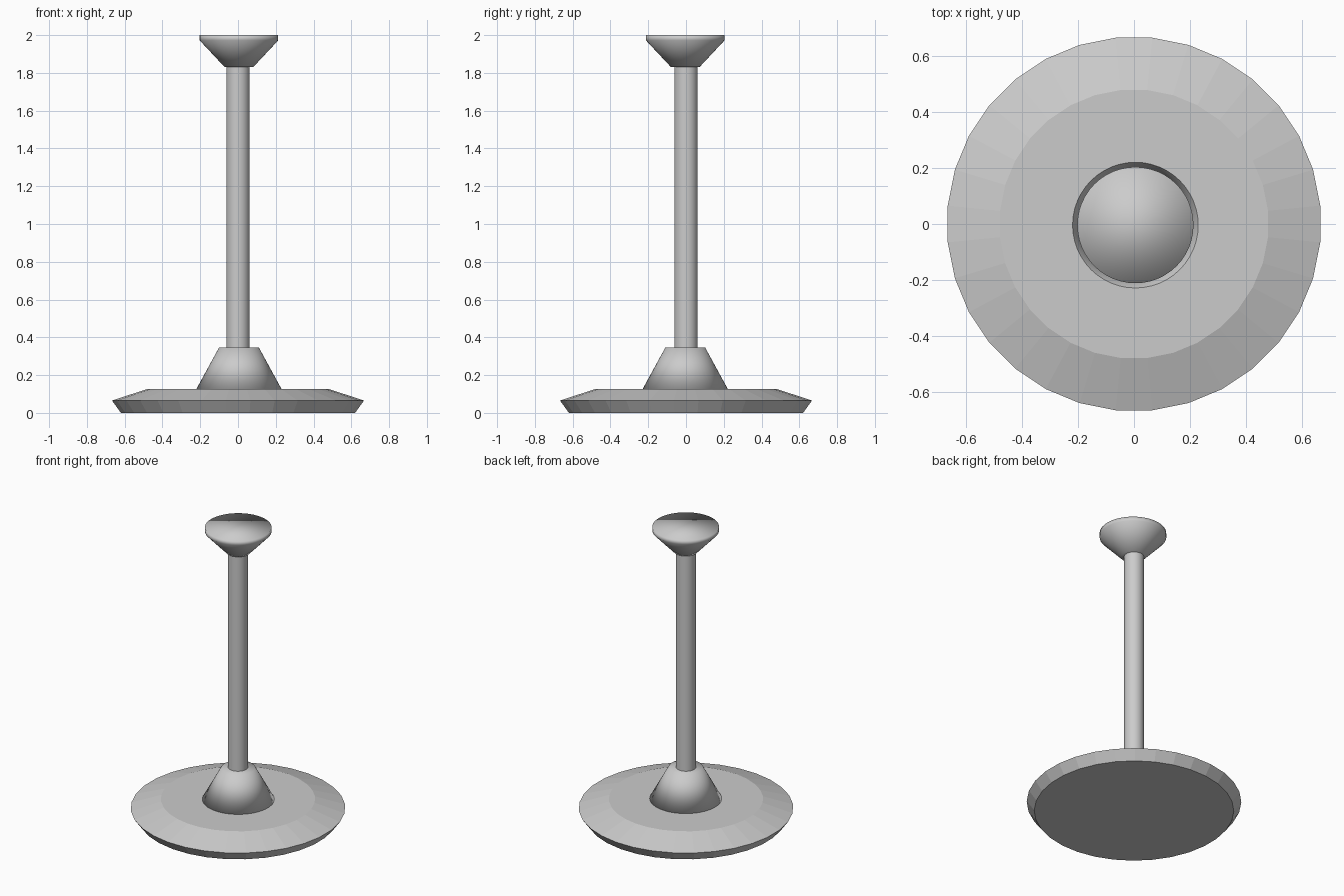
import bpy, bmesh, math

if "Cube" in bpy.data.objects:
    bpy.data.objects.remove(bpy.data.objects["Cube"])


def lathe(name, profile, sides, smooth, turn=0.0, loc=(0, 0, 0)):
    """Closed solid of revolution from (radius, z) rings, bottom to top."""
    bm = bmesh.new()
    rings = []
    for r, z in profile:
        ring = []
        for i in range(sides):
            a = turn + 2 * math.pi * i / sides
            ring.append(bm.verts.new((r * math.cos(a), r * math.sin(a), z)))
        rings.append(ring)
    for low, high in zip(rings, rings[1:]):
        for i in range(sides):
            j = (i + 1) % sides
            bm.faces.new((low[i], low[j], high[j], high[i]))
    bm.faces.new(rings[0][::-1])
    bm.faces.new(rings[-1])
    for f in bm.faces:
        f.smooth = smooth
    mesh = bpy.data.meshes.new(name)
    bm.to_mesh(mesh)
    bm.free()
    obj = bpy.data.objects.new(name, mesh)
    obj.location = loc
    bpy.context.collection.objects.link(obj)
    return obj


# Faceted round foot with a bevelled rim
lathe("base_plate", [(0.623, 0), (0.67, 0.065), (0.482, 0.127)],
      32, False, turn=math.pi / 32)

# Conical collar on the foot
lathe("base_collar", [(0.225, 0.127), (0.106, 0.345)], 48, True,
      loc=(0.005, -0.004, 0))

# Upright pole
pole = lathe("pole", [(0.062, 0.34), (0.062, 1.84)], 32, True)
bpy.context.view_layer.objects.active = pole
pole.select_set(True)
bpy.ops.object.shade_smooth_by_angle()

# Flared head with a short straight rim and flat top
lathe("flared_head", [(0.075, 1.83), (0.208, 1.972), (0.208, 2.0)], 48, True,
      loc=(0.005, -0.004, 0))
